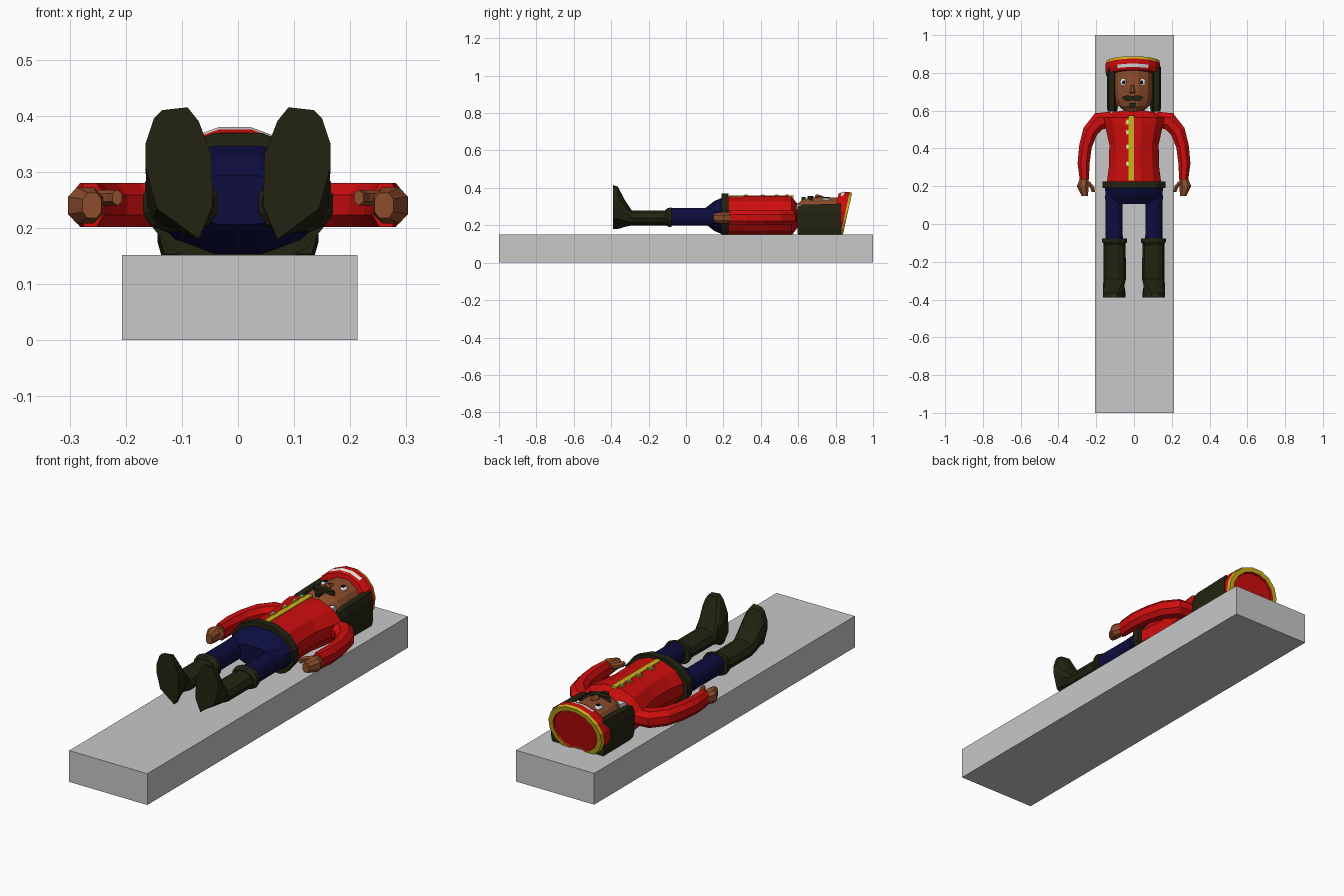
import bpy, bmesh
from math import cos, sin, pi, atan2
from mathutils import Vector

cube = bpy.data.objects.get("Cube")
if cube:
    bpy.data.objects.remove(cube, do_unlink=True)


def material(name, r, g, b):
    m = bpy.data.materials.new(name)
    m.use_nodes = True
    m.diffuse_color = (r, g, b, 1)
    bsdf = next(n for n in m.node_tree.nodes if n.type == 'BSDF_PRINCIPLED')
    bsdf.inputs["Base Color"].default_value = (r, g, b, 1)
    return m


GREY = material("slab grey", .58, .58, .58)
RED = material("coat red", .62, .004, .004)
NAVY = material("trouser navy", .004, .004, .05)
DARK = material("boot dark olive", .017, .017, .006)
SKIN = material("skin brown", .27, .075, .025)
GOLD = material("trim gold", .6, .45, .01)
WHITE = material("white", .8, .8, .8)
BLACK = material("black", .004, .004, .004)


def finish(name, bm, *mats):
    bmesh.ops.recalc_face_normals(bm, faces=bm.faces[:])
    me = bpy.data.meshes.new(name)
    bm.to_mesh(me)
    bm.free()
    for m in mats:
        me.materials.append(m)
    ob = bpy.data.objects.new(name, me)
    bpy.context.collection.objects.link(ob)
    return ob


def ring(x, y, z, rx, rz, n=12, phase=.5, tilt=0, lean=0, p=1):
    """Cross-section facing along y; p < 1 makes it boxier, lean shears y with height."""
    pts = []
    for i in range(n):
        a = 2 * pi * (i + phase) / n
        c, s = cos(a), sin(a)
        c = abs(c) ** p * (1 if c > 0 else -1)
        s = abs(s) ** p * (1 if s > 0 else -1)
        pts.append(Vector((x + rx * c * cos(tilt), y + rx * c * sin(tilt) + lean * rz * s,
                           z + rz * s)))
    return pts


def loft(name, rings, *mats, rule=None, side=1):
    bm = bmesh.new()
    rows = [[bm.verts.new((v.x * side, v.y, v.z)) for v in r] for r in rings]
    n = len(rows[0])
    for j in range(len(rows) - 1):
        a, b = rows[j], rows[j + 1]
        for i in range(n):
            k = (i + 1) % n
            f = bm.faces.new((a[i], a[k], b[k], b[i]))
            if rule:
                f.material_index = rule(f.calc_center_median(), j)
    bm.faces.new(rows[0])
    bm.faces.new(rows[-1])
    return finish(name, bm, *mats)


def prism(name, outline, z0, z1, mat, side=1):
    """Upright plate from an x, y outline."""
    bm = bmesh.new()
    base = bm.faces.new([bm.verts.new((x * side, y, z0)) for x, y in outline])
    top = bmesh.ops.extrude_face_region(bm, geom=[base])
    verts = [g for g in top["geom"] if isinstance(g, bmesh.types.BMVert)]
    bmesh.ops.translate(bm, vec=(0, 0, z1 - z0), verts=verts)
    return finish(name, bm, mat)


def box(name, x0, x1, y0, y1, z0, z1, mat):
    return prism(name, [(x0, y0), (x1, y0), (x1, y1), (x0, y1)], z0, z1, mat)


# Slab the figure lies on
box("slab", -.207, .213, -1, 1, 0, .152, GREY)

# Coat, belt and hips
loft("coat", [ring(0, y, .25, rx, rz) for y, rx, rz in
              [(.21, .15, .108), (.3, .138, .109), (.42, .135, .11), (.52, .158, .111),
               (.565, .168, .108), (.6, .1, .06)]], RED)
loft("belt", [ring(0, y, .25, .172, .123) for y in (.19, .226)], DARK)
loft("hips", [ring(0, y, .25, rx, rz) for y, rx, rz in
              [(.2, .16, .104), (.15, .155, .082), (.105, .13, .045)]], NAVY)

# Gold front strip with buttons
box("coat_strip", -.028, 0, .23, .575, .35, .36, GOLD)
for i, y in enumerate((.54, .485, .41, .32)):
    box(f"button_plate_{i}", -.046, -.024, y - .012, y + .012, .35, .362, GOLD)
    box(f"button_{i}", -.041, -.029, y - .007, y + .007, .36, .365, WHITE)

SOLE = [(.165, .31), (.165, .35), (.15, .395), (.135, .41), (.09, .415),
        (.07, .39), (.047, .33), (.045, .24), (.07, .18), (.145, .235)]
ARM = [(.12, .55, .048), (.185, .545, .05), (.232, .49, .043), (.257, .41, .036),
       (.267, .32, .034), (.263, .235, .026)]

for side, label in ((1, "left"), (-1, "right")):
    # Leg and boot shaft
    loft(label + "_leg", [ring(x, y, .245, rx, .048, p=.85) for x, y, rx in
                          [(.105, .15, .05), (.105, .09, .046), (.105, -.1, .047)]],
         NAVY, side=side)
    loft(label + "_boot_cuff", [ring(.103, y, .243, rx, rz, p=.85) for y, rx, rz in
                                [(-.078, .068, .053), (-.095, .068, .052),
                                 (-.11, .055, .042)]], DARK, side=side)
    # Boot with upturned foot, blending the shaft section into the sole outline
    shaft = ring(.102, -.29, .24, .06, .042, n=10, phase=0)
    sole = [Vector((x, -.39, z)) for x, z in SOLE]
    instep = [a.lerp(b, .4) for a, b in zip(shaft, sole)]
    for v in instep:
        v.y = -.325
    toe = [Vector((v.x, -.365, v.z - (.008 if v.z > .38 else 0))) for v in sole]
    loft(label + "_boot", [ring(.103, -.09, .24, .058, .042, n=10, phase=0),
                           shaft, instep, toe, sole], DARK, side=side)
    # Bent arm: each section faces along the path
    rings = []
    for i, (x, y, r) in enumerate(ARM):
        a, b = ARM[max(i - 1, 0)], ARM[min(i + 1, len(ARM) - 1)]
        rings.append(ring(x, y, .241, r, .042, n=8, p=.9,
                          tilt=atan2(b[0] - a[0], a[1] - b[1])))
    loft(label + "_arm", rings, RED, side=side)
    # Hand and thumb
    loft(label + "_hand", [ring(x, y, .24, rx, rz, n=8, p=.8) for x, y, rx, rz in
                           [(.263, .245, .023, .027), (.272, .2, .033, .034),
                            (.26, .148, .018, .024)]], SKIN, side=side)
    loft(label + "_thumb", [ring(x, y, .254, r, .014, n=6) for x, y, r in
                            [(.25, .225, .018), (.222, .195, .015), (.215, .17, .01)]],
         SKIN, side=side)
    # Collar point
    prism(label + "_collar_point", [(.05, .6), (.092, .592), (.085, .63)],
          .25, .312, WHITE, side=side)
    # Side lock of hair
    loft(label + "_hair_lock", [ring(.119, y, .228, rx, rz, n=8, p=.6) for y, rx, rz in
                                [(.595, .022, .078), (.63, .026, .086), (.83, .026, .092)]],
         DARK, side=side)
    # Eye
    ex = .047 - .007 * side
    loft(label + "_eye", [ring(ex, .75 + d, .336, r, r * .6, n=10) for d, r in
                          [(-.021, .006), (-.013, .017), (0, .021), (.013, .017),
                           (.021, .006)]], WHITE, side=side)
    prism(label + "_pupil", [(ex + .009 * cos(i * pi / 4), .75 + .011 * sin(i * pi / 4))
                             for i in range(8)], .342, .351, BLACK, side=side)

# Head and back hair
loft("head", [ring(-.005, y, .25, rx, rz) for y, rx, rz in
              [(.57, .05, .05), (.605, .06, .075), (.625, .09, .092), (.66, .107, .1),
               (.72, .112, .104), (.83, .11, .103)]], SKIN)
loft("back_hair", [ring(-.003, y, .2, .13, .06, p=.6) for y in (.6, .83)], DARK)

# Nose, moustache and goatee
loft("nose", [ring(-.008, y, .348, rx, rz, n=8) for y, rx, rz in
              [(.735, .008, .008), (.7, .017, .02), (.69, .012, .012)]], SKIN)
prism("moustache", [(-.066, .672), (-.05, .655), (-.03, .65), (-.008, .656), (.014, .65),
                    (.034, .655), (.05, .672), (.02, .682), (-.008, .678), (-.036, .682)],
      .315, .357, DARK)
prism("goatee", [(-.028, .64), (-.02, .618), (.004, .618), (.012, .64)], .3, .352, DARK)

# Leaning hat: white front band, red wall, gold rim around a sunken crown
HAT = [(.79, .142, .122), (.803, .146, .128), (.82, .149, .132), (.847, .146, .13),
       (.861, .142, .125), (.861, .118, .103), (.85, .116, .1)]


def hat_colour(c, j):
    if j == 1 and c.z > .345:
        return 1
    return 2 if j in (3, 4) else 0


loft("hat", [ring(-.006, y, .25, rx, rz, n=16, lean=.22) for y, rx, rz in HAT],
     RED, WHITE, GOLD, rule=hat_colour)
